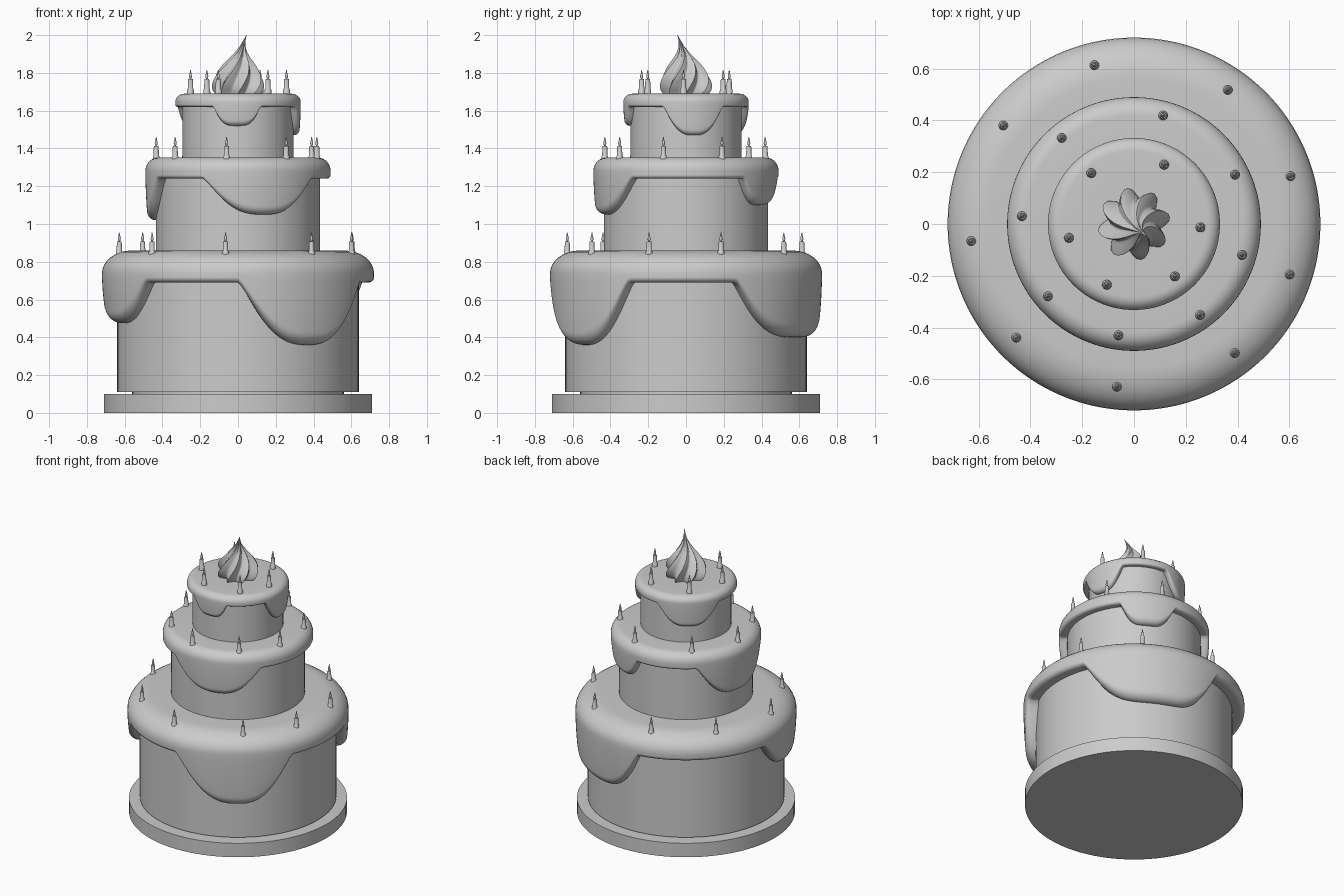
import bpy
import math
from math import sin, cos, pi, radians

if "Cube" in bpy.data.objects:
    bpy.data.objects.remove(bpy.data.objects["Cube"], do_unlink=True)

# One plain grey for everything
grey = bpy.data.materials.new("plain_grey")
grey.use_nodes = True
grey.diffuse_color = (0.6, 0.6, 0.6, 1)
grey.node_tree.nodes["Principled BSDF"].inputs["Base Color"].default_value = (0.6, 0.6, 0.6, 1)


def add_object(name, mesh, location=(0, 0, 0)):
    obj = bpy.data.objects.new(name, mesh)
    obj.location = location
    bpy.context.collection.objects.link(obj)
    return obj


def skin(name, columns, sharp=40, cap_end=True):
    """Join profile columns, placed around the z axis, into a smooth mesh."""
    n, m = len(columns), len(columns[0])
    verts = [p for col in columns for p in col]
    faces = []
    for i in range(n):
        a, b = i * m, (i + 1) % n * m
        faces += [(a + j + 1, b + j + 1, b + j, a + j) for j in range(m - 1)]
    faces.append([i * m for i in range(n)])
    if cap_end:
        faces.append([i * m + m - 1 for i in reversed(range(n))])
    mesh = bpy.data.meshes.new(name)
    mesh.from_pydata(verts, [], faces)
    mesh.materials.append(grey)
    mesh.shade_smooth()
    mesh.set_sharp_from_angle(angle=radians(sharp))
    return mesh


def lathe(name, profile, sides=96):
    """Turn a top-to-bottom (radius, height) profile."""
    angles = [2 * pi * i / sides for i in range(sides)]
    return skin(name, [[(r * cos(a), r * sin(a), z) for r, z in profile] for a in angles])


def drip_amount(degrees, drip):
    """How far a drip hangs at this angle: 0 outside it, 1 at its lowest."""
    start, low, end, _, power = drip
    d = (degrees - low + 180) % 360 - 180
    w = abs(d) / ((end - low) if d > 0 else (low - start))
    return (1 - w ** power) ** 1.3 if w < 1 else 0


def icing(name, radius, inner, top, lip, edge, drips, sides=240):
    """Domed icing with a rounded lip and drips running down the side."""
    thick = radius - inner
    a, b = edge
    columns = []
    for i in range(sides):
        angle = 2 * pi * i / sides
        f, depth = 0, 0
        for drip in drips:
            amount = drip_amount(math.degrees(angle), drip)
            if amount > f:
                f, depth = amount, amount * (lip - drip[3])
        bottom = lip - depth
        v = thick * (0.35 + 0.5 * f)
        h = thick * (0.4 + 0.4 * f)
        low_radius = radius - 0.15 * thick * f
        profile = [(0.02, top), (radius * 0.5, top)]
        for k in range(9):
            t = k * pi / 16
            profile.append((radius - a + a * sin(t), top - b + b * cos(t)))
        for k in range(1, 7):
            t = k / 6
            profile.append((radius + (low_radius - radius) * t * t,
                            top - b + (bottom + v - top + b) * t))
        for k in range(1, 8):
            t = k * pi / 14
            profile.append((low_radius - h + h * cos(t), bottom + v - v * sin(t)))
        profile.append((inner - 0.01, bottom + 0.005))
        columns.append([(r * cos(angle), r * sin(angle), z) for r, z in profile])
    add_object(name, skin(name, columns, 60, cap_end=False))


# Cake board and a thin disc under the cake
add_object("cake_board", lathe("cake_board", [(0.71, 0.10), (0.71, 0)]))
add_object("base_disc", lathe("base_disc", [(0.56, 0.12), (0.56, 0.09)]))

# Candle: foot, tapered stick and a slim flame
candle = lathe("candle", [
    (0.002, 0.122), (0.004, 0.108), (0.008, 0.092), (0.007, 0.082), (0.003, 0.076),
    (0.012, 0.075), (0.013, 0.07), (0.014, 0.025), (0.018, 0.02), (0.019, -0.02)], 16)

# Tiers: cake radius, cake base and top, icing radius, icing top, lip, edge rounding,
# drips (start, lowest, end, height, fullness), candle ring radius, foot, angles
tiers = {
    "bottom": (0.64, 0.11, 0.80, 0.72, 0.86, 0.69, (0.16, 0.12),
               [(-90, -55, -25, 0.36, 2.8), (22, 66, 99, 0.40, 4), (171, 200, 227, 0.475, 3)],
               0.632, 0.832, (104, 55, 17, -18, -52, -96, -136, -174, 143)),
    "middle": (0.435, 0.84, 1.31, 0.49, 1.352, 1.24, (0.07, 0.07),
               [(-113, -72, -36, 1.05, 2.8), (39, 61, 84, 1.10, 4), (133, 172, 209, 1.02, 3)],
               0.434, 1.338, (75, 26, -16, -54, -98, -140, 176, 130)),
    "top": (0.295, 1.33, 1.66, 0.332, 1.69, 1.62, (0.05, 0.045),
            [(-114, -91, -68, 1.52, 4), (-22, 8, 37, 1.47, 3), (90, 128, 166, 1.47, 3)],
            0.257, 1.692, (63, -3, -52, -114, -168, 130)),
}
for tier, (r, base, top, R, ice_top, lip, edge, drips, ring, foot, angles) in tiers.items():
    add_object(tier + "_cake", lathe(tier + "_cake", [(r, top), (r, base)]))
    icing(tier + "_icing", R, r, ice_top, lip, edge, drips)
    for i, deg in enumerate(angles):
        t = radians(deg)
        add_object(f"{tier}_candle_{i + 1}", candle, (ring * cos(t), ring * sin(t), foot))

# Twisted cream swirl with eight lobes and a leaning tip
swirl_profile = [(0.001, 2.0), (0.007, 1.97), (0.016, 1.94), (0.032, 1.91), (0.055, 1.88),
                 (0.082, 1.85), (0.106, 1.82), (0.126, 1.79), (0.138, 1.76), (0.141, 1.735),
                 (0.136, 1.71), (0.122, 1.69), (0.115, 1.68)]
columns = []
for i in range(128):
    angle = 2 * pi * i / 128
    lobe = 0.70 + 0.30 * (1 - abs(sin(4 * angle))) ** 0.8
    column = []
    for r, z in swirl_profile:
        up = max(0, (z - 1.69) / 0.31)
        t = angle + 1.3 * up
        lean = 0.045 * up ** 3
        column.append((r * lobe * cos(t) + lean, r * lobe * sin(t) - lean, z))
    columns.append(column)
add_object("cream_swirl", skin("cream_swirl", columns, 70))
